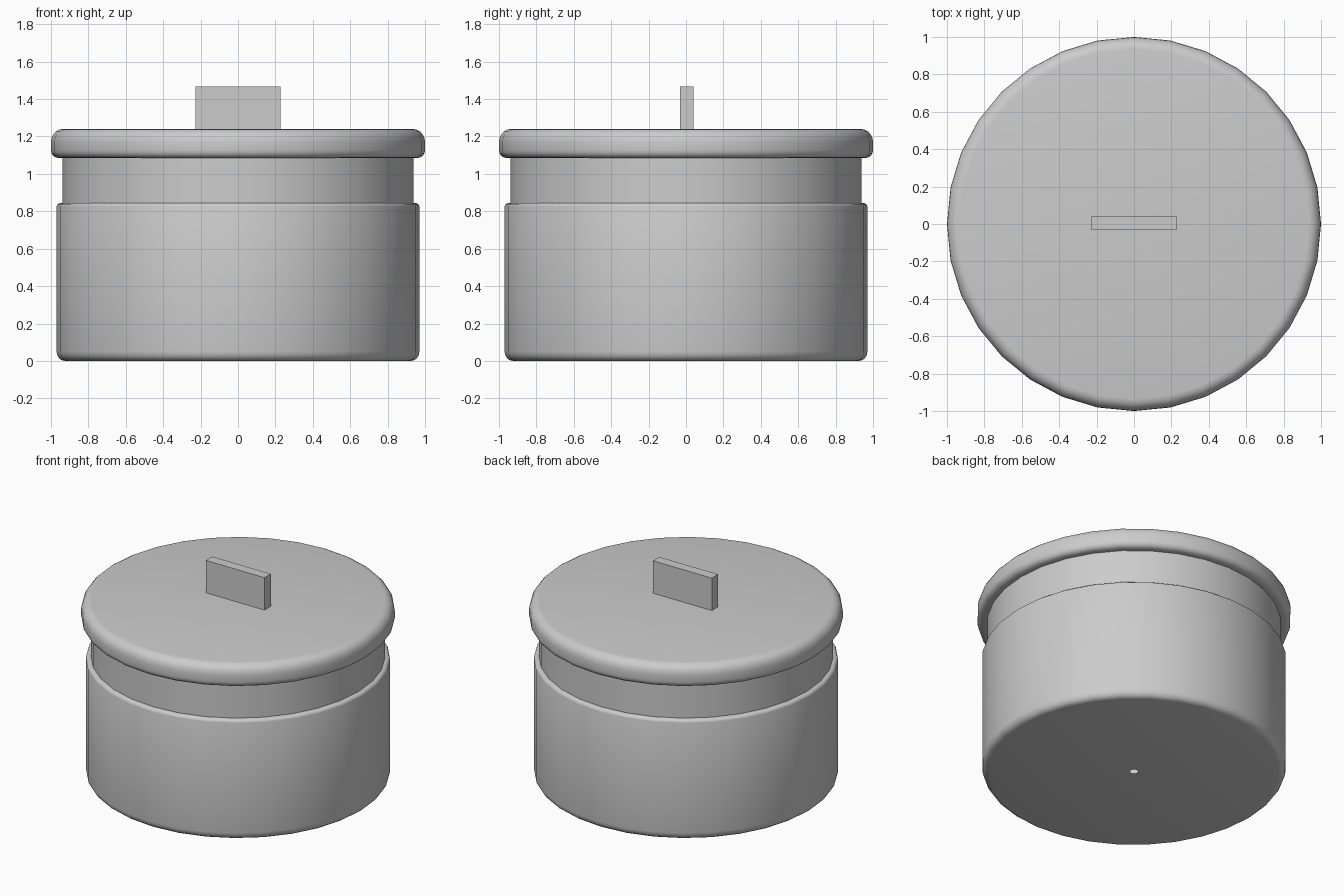
import bpy, bmesh, math

if "Cube" in bpy.data.objects:
    bpy.data.objects.remove(bpy.data.objects["Cube"])

SIDES = 32


def smooth(obj):
    bpy.ops.object.select_all(action='DESELECT')
    obj.select_set(True)
    bpy.context.view_layer.objects.active = obj
    bpy.ops.object.shade_smooth_by_angle(angle=math.radians(40))


def arc(cx, cz, rx, rz, start, end, steps):
    """Rounded corner of a profile, angles in degrees."""
    angles = [math.radians(start + (end - start) * i / steps) for i in range(steps + 1)]
    return [(cx + rx * math.cos(a), cz + rz * math.sin(a)) for a in angles]


def lathe(name, profile):
    """Spin an (r, z) profile around the z axis."""
    bm = bmesh.new()
    rings = []
    for r, z in profile:
        rings.append([bm.verts.new((r * math.cos(2 * math.pi * i / SIDES),
                                    r * math.sin(2 * math.pi * i / SIDES), z))
                      for i in range(SIDES)])
    for low, high in zip(rings, rings[1:]):
        for i in range(SIDES):
            j = (i + 1) % SIDES
            bm.faces.new((low[i], low[j], high[j], high[i]))
    mesh = bpy.data.meshes.new(name)
    bm.to_mesh(mesh)
    bm.free()
    obj = bpy.data.objects.new(name, mesh)
    bpy.context.collection.objects.link(obj)
    smooth(obj)
    return obj


# Pot: small hole in the base, rounded foot, shoulder and narrower neck
lathe("pot_body", [(0.025, 0.0)]
      + arc(0.925, 0.05, 0.045, 0.05, -90, 0, 4)
      + arc(0.945, 0.825, 0.025, 0.02, 0, 90, 3)
      + [(0.938, 0.845), (0.938, 1.085)])

# Lid: flat disc with a rounded rim
lathe("lid", [(0.025, 1.085), (0.938, 1.085)]
      + arc(0.96, 1.125, 0.04, 0.04, -90, 0, 4)
      + arc(0.935, 1.17, 0.065, 0.07, 0, 90, 5)
      + [(0.025, 1.24)])

# Handle: upright flat tab on the lid
bpy.ops.mesh.primitive_cube_add(size=1, location=(0, 0.004, 1.353))
handle = bpy.context.object
handle.name = "lid_handle"
handle.scale = (0.456, 0.07, 0.23)
bpy.ops.object.transform_apply(location=False, rotation=False, scale=True)
